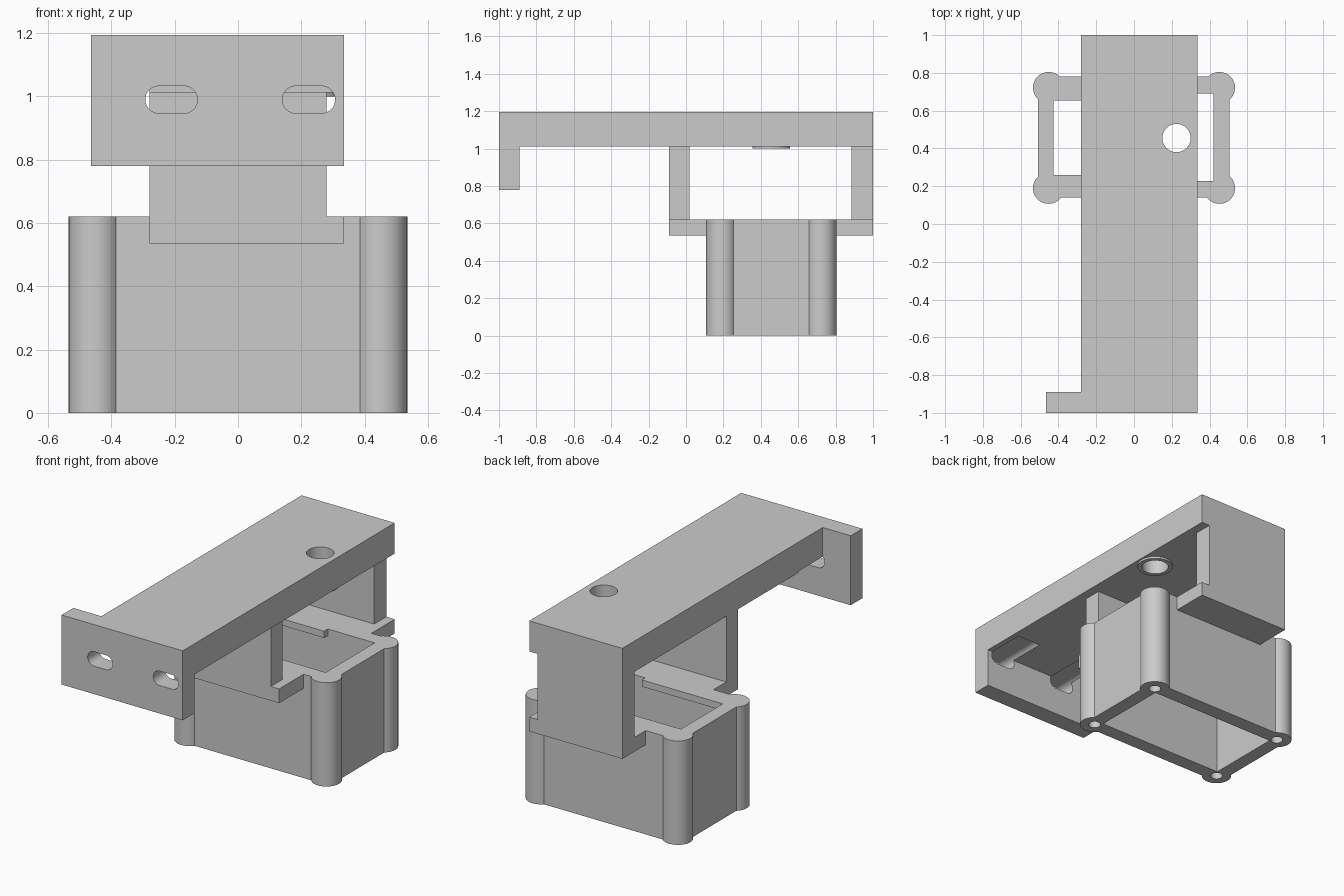
import bpy
import bmesh
from mathutils import Matrix, Vector

old = bpy.data.objects.get("Cube")
if old:
    bpy.data.objects.remove(old, do_unlink=True)

grey = bpy.data.materials.new("plain_grey")
grey.use_nodes = True
GREY = (0.6, 0.6, 0.6, 1)
grey.diffuse_color = GREY
grey.node_tree.nodes["Principled BSDF"].inputs["Base Color"].default_value = GREY


def finish(name, bm):
    mesh = bpy.data.meshes.new(name)
    bm.to_mesh(mesh)
    bm.free()
    mesh.materials.append(grey)
    obj = bpy.data.objects.new(name, mesh)
    bpy.context.scene.collection.objects.link(obj)
    return obj


def box(name, x, y, z):
    bm = bmesh.new()
    low, high = Vector((x[0], y[0], z[0])), Vector((x[1], y[1], z[1]))
    bmesh.ops.create_cube(bm, size=1, matrix=Matrix.Translation((low + high) / 2)
                          @ Matrix.Diagonal((high - low).to_4d()))
    return finish(name, bm)


def cylinder(name, x, y, radius, z):
    bm = bmesh.new()
    bmesh.ops.create_cone(bm, cap_ends=True, segments=48, radius1=radius, radius2=radius,
                          depth=z[1] - z[0],
                          matrix=Matrix.Translation((x, y, (z[0] + z[1]) / 2)))
    return finish(name, bm)


def slot(name, x, z, radius, y):
    # Stadium-shaped bar running along y: hull of two round ends
    bm = bmesh.new()
    for end in (x[0] + radius, x[1] - radius):
        mat = Matrix.Translation((end, sum(y) / 2, z)) @ Matrix.Rotation(1.5707963, 4, "X")
        bmesh.ops.create_cone(bm, cap_ends=True, segments=32, radius1=radius,
                              radius2=radius, depth=y[1] - y[0], matrix=mat)
    hull = bmesh.ops.convex_hull(bm, input=bm.verts)
    spare = set(hull["geom_interior"]) | set(hull["geom_unused"])
    bmesh.ops.delete(bm, geom=[g for g in spare if isinstance(g, bmesh.types.BMVert)],
                     context="VERTS")
    kept = {f for f in hull["geom"] if isinstance(f, bmesh.types.BMFace) and f.is_valid}
    bmesh.ops.delete(bm, geom=[f for f in bm.faces if f not in kept], context="FACES_ONLY")
    bmesh.ops.dissolve_limit(bm, angle_limit=0.01, verts=bm.verts, edges=bm.edges)
    bmesh.ops.recalc_face_normals(bm, faces=bm.faces)
    return finish(name, bm)


def combine(target, others, operation):
    # Apply each boolean and discard its helper
    for other in others:
        other.hide_render = True
        mod = target.modifiers.new("combine", "BOOLEAN")
        mod.operation, mod.object, mod.solver = operation, other, "EXACT"
        bpy.context.view_layer.objects.active = target
        bpy.ops.object.modifier_apply(modifier=mod.name)
        bpy.data.objects.remove(other, do_unlink=True)


def smooth(obj):
    bpy.ops.object.select_all(action="DESELECT")
    obj.select_set(True)
    bpy.context.view_layer.objects.active = obj
    bpy.ops.object.shade_smooth_by_angle(angle=0.5)


# Open housing with four corner screw posts
POSTS = [(x, y) for x in (-0.452, 0.452) for y in (0.19, 0.722)]
TOP = 0.62
housing = box("housing", (-0.508, 0.505), (0.14, 0.78), (0, TOP))
combine(housing, [cylinder("post", x, y, 0.083, (0, TOP)) for x, y in POSTS], "UNION")

# Feet of the bracket, flush with the housing rim
combine(housing, [box("foot", (-0.28, 0.335), y, (0.535, TOP))
                  for y in ((-0.09, 0.16), (0.76, 1))], "UNION")

# Cavity leaves thin ledges along part of the rim; screw holes open below
combine(housing, [box("cavity", (-0.425, 0.42), (0.228, 0.69), (-0.1, 0.58)),
                  box("wide_opening", (0.11, 0.42), (0.228, 0.69), (0.5, 0.8)),
                  box("narrow_opening", (-0.425, 0.2), (0.26, 0.655), (0.5, 0.8))]
        + [cylinder("screw_hole", x, y, 0.034, (-0.1, 0.3)) for x, y in POSTS], "DIFFERENCE")

# Long arm with front plate and two upright walls
arm = box("arm", (-0.28, 0.335), (-1, 1), (1.012, 1.195))
combine(arm, [box("front_plate", (-0.465, 0.335), (-1, -0.89), (0.78, 1.195)),
              box("front_wall", (-0.28, 0.28), (-0.09, 0.02), (TOP, 1.1)),
              box("rear_wall", (-0.28, 0.28), (0.885, 1), (TOP, 1.1)),
              cylinder("hole_collar", 0.225, 0.455, 0.1, (1, 1.1))], "UNION")

# Round hole and the two slots that run on into the underside of the arm
combine(arm, [cylinder("round_hole", 0.225, 0.455, 0.075, (0.9, 1.3)),
              slot("left_slot", (0.14, 0.307), 0.99, 0.043, (-1.1, -0.66)),
              slot("right_slot", (-0.293, -0.128), 0.99, 0.043, (-1.1, -0.66))], "DIFFERENCE")

# One continuous body
combine(housing, [arm], "UNION")
housing.name = "bracket_and_housing"
smooth(housing)
